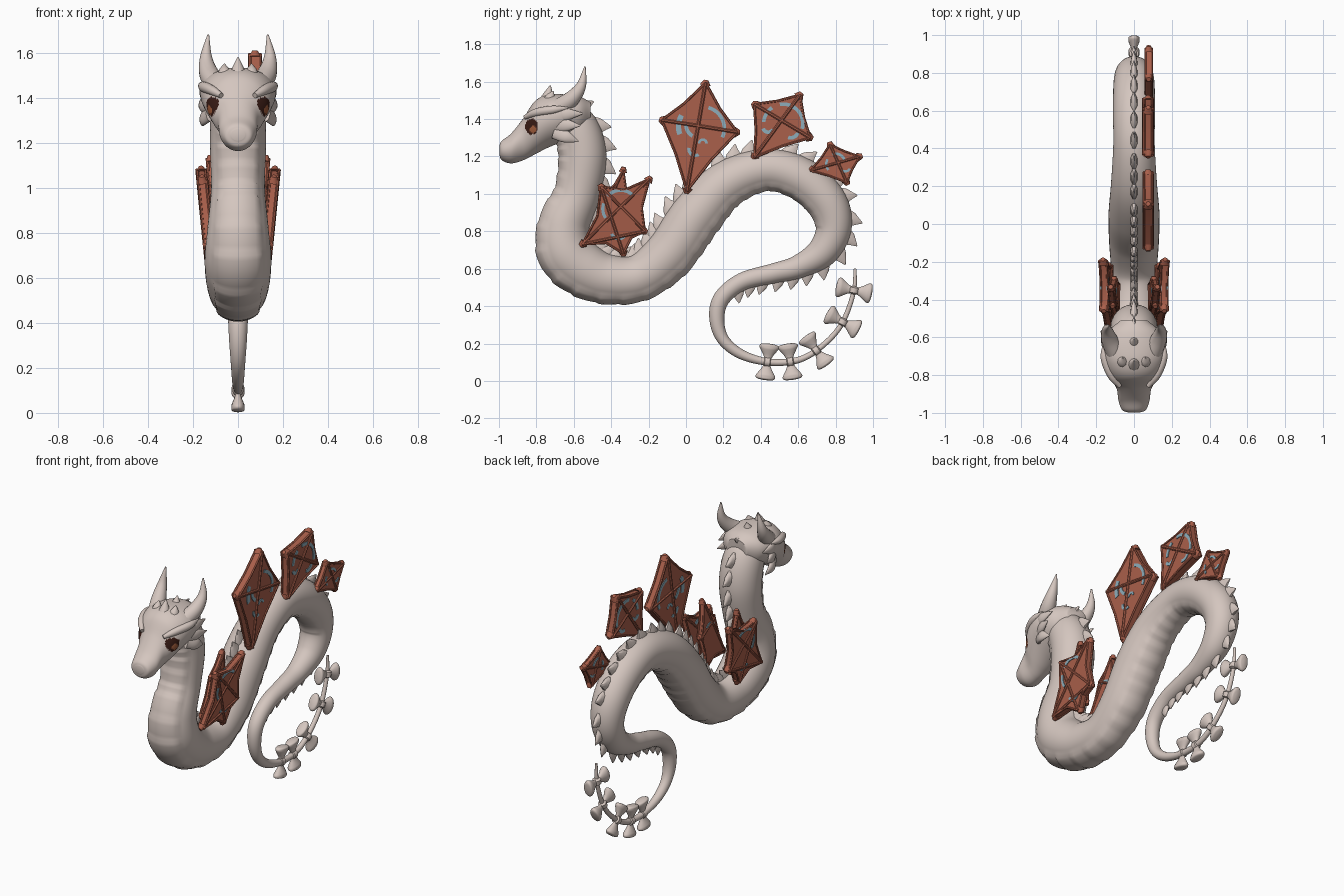
import bpy, bmesh, math
from mathutils import Vector as V

if "Cube" in bpy.data.objects:
    bpy.data.objects.remove(bpy.data.objects["Cube"])

COLOURS = [("pale_beige", (.66, .565, .52)), ("kite_rust", (.40, .115, .07)),
           ("faded_blue", (.27, .42, .50)), ("eye_dark_brown", (.04, .011, .007)),
           ("eye_amber", (.36, .11, .045))]
MATS = []
for nm, c in COLOURS:
    m = bpy.data.materials.new(nm)
    m.diffuse_color = (*c, 1)
    m.use_nodes = True
    m.node_tree.nodes["Principled BSDF"].inputs["Base Color"].default_value = m.diffuse_color
    MATS.append(m)
BEIGE, RUST, BLUE, DARK, AMBER = range(5)


def finish(name, bm, angle=40):
    bmesh.ops.recalc_face_normals(bm, faces=bm.faces[:])
    me = bpy.data.meshes.new(name)
    bm.to_mesh(me)
    bm.free()
    for m in MATS:
        me.materials.append(m)
    ob = bpy.data.objects.new(name, me)
    bpy.context.collection.objects.link(ob)
    bpy.ops.object.select_all(action='DESELECT')
    ob.select_set(True)
    bpy.context.view_layer.objects.active = ob
    bpy.ops.object.shade_smooth_by_angle(angle=math.radians(angle))


def loft(bm, rings, n=12, mat=0, shape=None):
    """Skin a list of (centre, u axis, v axis) rings and cap both ends."""
    rows = []
    for i, (c, u, v) in enumerate(rings):
        row = []
        for k in range(n):
            a = (k + .5) * math.tau / n
            s = shape(i, a) if shape else (1, 1)
            row.append(bm.verts.new(V(c) + V(u) * math.cos(a) * s[0] + V(v) * math.sin(a) * s[1]))
        rows.append(row)
    faces = [bm.faces.new(rows[0]), bm.faces.new(rows[-1])]
    for p, q in zip(rows, rows[1:]):
        for k in range(n):
            faces.append(bm.faces.new((p[k], p[(k + 1) % n], q[(k + 1) % n], q[k])))
    for f in faces:
        f.material_index = mat
    return faces


def spline(pts, steps):
    """Catmull-Rom through tuples of any length."""
    P = [V(p) for p in pts]
    P = [P[0] * 2 - P[1]] + P + [P[-1] * 2 - P[-2]]
    out = []
    for i in range(1, len(P) - 2):
        a, b, c, d = P[i - 1:i + 3]
        for s in range(steps):
            t = s / steps
            out.append(.5 * (2 * b + (c - a) * t + (2 * a - 5 * b + 4 * c - d) * t * t
                             + (3 * b - a - 3 * c + d) * t ** 3))
    return out + [P[-2]]


def rod(bm, a, b, r, r2=None, mat=0, n=8):
    a, b = V(a), V(b)
    d = (b - a).normalized()
    u = d.orthogonal().normalized()
    w = d.cross(u)
    r2 = r if r2 is None else r2
    loft(bm, [(a, u * r, w * r), (b, u * r2, w * r2)], n, mat)


def horn(bm, pts, steps=6, n=16, flat=1):
    """Tapering curved spike through (x, y, z, radius) points."""
    S = spline(pts, steps)
    rings = []
    for i, p in enumerate(S):
        d = (S[min(i + 1, len(S) - 1)].xyz - S[max(i - 1, 0)].xyz).normalized()
        v = d.cross(V((1, 0, 0))).normalized()
        r = max(p.w, .002)
        rings.append((p.xyz, v.cross(d) * r * flat, v * r))
    loft(bm, rings, n)


# serpent body: (y, z, radius) from nape to tail tip
PATH = [(-.68, 1.42, .10), (-.59, 1.35, .12), (-.55, 1.2, .125), (-.58, 1.0, .12),
        (-.65, .83, .135), (-.64, .69, .148), (-.55, .60, .143), (-.42, .547, .13),
        (-.25, .555, .122), (-.09, .68, .132), (.05, .88, .135), (.21, 1.05, .122),
        (.42, 1.13, .11), (.61, 1.085, .112), (.75, .96, .108), (.79, .82, .096),
        (.73, .69, .083), (.60, .61, .063), (.47, .575, .054), (.30, .53, .048),
        (.19, .44, .045), (.165, .33, .04), (.20, .22, .032), (.30, .14, .026),
        (.45, .10, .019), (.60, .112, .017), (.72, .18, .015), (.83, .30, .014),
        (.895, .47, .012), (.905, .60, .008)]
S = spline(PATH, 10)
frames, dist = [], 0
for i, p in enumerate(S):
    a, b = S[max(i - 1, 0)], S[min(i + 1, len(S) - 1)]
    t = V((0, b.x - a.x, b.y - a.y)).normalized()
    if i:
        dist += (p.xy - S[i - 1].xy).length
    frames.append((V((0, p.x, p.y)), t, V((0, -t.z, t.y)), p.z, dist))


def belly(i, a):
    """Overlapping belly plates on the underside, fading out along the trunk."""
    under = -math.sin(a)
    if under < .72 or i > 150:
        return 1, 1
    k = 1.035 + .06 * (1 - (frames[i][4] / .095) % 1) * min(1, (150 - i) / 40)
    return k, k


bm = bmesh.new()
loft(bm, [(p, V((r, 0, 0)), n * r) for p, t, n, r, d in frames], 40, BEIGE, belly)
finish("serpent_body", bm, 50)

# dorsal spines, leaning toward the tail
bm = bmesh.new()
nxt = .06
for i, (p, t, n, r, d) in enumerate(frames):
    if d >= nxt and i < 195:
        nxt += .078
        k = (.5 + .5 * r / .12)
        x = V((.022 * k, 0, 0))
        base = p + n * r * .88
        loft(bm, [(base, x, t * .055 * k), (base + n * .035 * k + t * .012, x * .75, t * .036 * k),
                  (base + n * .068 * k + t * .042 * k, x * .15, t * .004)], 8)
finish("dorsal_spines", bm, 45)

# head: (y, centre z, half width, half height)
HEAD = [(-.998, 1.235, .03, .025), (-.985, 1.232, .062, .052), (-.935, 1.243, .082, .08),
        (-.87, 1.292, .092, .112), (-.81, 1.352, .132, .142), (-.74, 1.388, .158, .142),
        (-.66, 1.405, .165, .128), (-.57, 1.41, .135, .11), (-.51, 1.42, .07, .07)]
bm = bmesh.new()
H = spline(HEAD, 12)
loft(bm, [(V((0, h[0], h[1])), V((h[2], 0, 0)), V((0, 0, h[3]))) for h in H], 96, BEIGE,
     lambda i, a: (1 + .13 * math.sin(a) * min(1, i / 40), 1))
for f in bm.faces:  # eyes coloured by an oval rule
    c = f.calc_center_median()
    if abs(c.x) > .04 and ((c.y + .825) / .034) ** 2 + ((c.z - 1.36) / .042) ** 2 < 1:
        amber = ((c.y + .818) / .018) ** 2 + ((c.z - 1.345) / .02) ** 2 < 1
        f.material_index = AMBER if amber else DARK
finish("head", bm, 50)

# horns, cheek frills and brow ridges
for sx, side in ((1, "right"), (-1, "left")):
    bm = bmesh.new()
    horn(bm, [(sx * .10, -.68, 1.46, .05), (sx * .13, -.61, 1.51, .043),
              (sx * .142, -.56, 1.58, .027), (sx * .132, -.54, 1.68, .004)])
    finish(side + "_horn", bm)
    bm = bmesh.new()
    for z0, y1, z1, x1, r in ((1.42, -.55, 1.43, .155, .04), (1.37, -.565, 1.365, .175, .04),
                              (1.33, -.575, 1.28, .155, .038)):
        horn(bm, [(sx * .125, -.70, z0, r), (sx * .155, -.64, (z0 + z1) / 2, r * .85),
                  (sx * x1, y1, z1, .003)], flat=.5)
    finish(side + "_cheek_frill", bm)
    bm = bmesh.new()
    horn(bm, [(sx * .075, -.86, 1.41, .012), (sx * .12, -.80, 1.435, .022),
              (sx * .155, -.71, 1.45, .022), (sx * .16, -.63, 1.46, .004)])
    finish(side + "_brow", bm)
bm = bmesh.new()
for x, y, z, r in ((0, -.725, 1.58, .042), (.06, -.71, 1.55, .035), (-.06, -.71, 1.55, .035),
                   (0, -.61, 1.56, .035)):
    horn(bm, [(x * .9, y - .03, 1.47, r), (x, y - .015, 1.515, r * .8), (x, y, z, .003)], n=10)
finish("head_crest", bm)


def kite(name, pts, spars, arcs, x0, lean=0, sx=1, dent=.06, th=.022, bar=.010):
    """Slab kite from (y, z) corners with spars, corner beads and blue arcs."""
    bm = bmesh.new()
    P = [V(p) for p in pts]
    mid = sum(P, V((0, 0))) / len(P)
    zc = mid.y

    def at(p, off=0):
        return V((sx * (x0 + lean * (p[1] - zc) + off), p[0], p[1]))
    outline = []
    for a, b in zip(P, P[1:] + P[:1]):
        outline += [a, ((a + b) / 2).lerp(mid, dent)]
    N = len(outline)
    front = [bm.verts.new(at(p, th)) for p in outline]
    back = [bm.verts.new(at(p, -th)) for p in outline]
    cf, cb = bm.verts.new(at(mid, th)), bm.verts.new(at(mid, -th))
    for k in range(N):
        j = (k + 1) % N
        for vs in ((cf, front[k], front[j]), (cb, back[j], back[k]),
                   (front[k], back[k], back[j], front[j])):
            bm.faces.new(vs).material_index = RUST
    for o in (th, -th):
        for a, b in spars:
            rod(bm, at(P[a], o), at(P[b], o), bar, mat=RUST)
        for k in range(N):  # hem
            rod(bm, at(outline[k], o), at(outline[(k + 1) % N], o), bar * .7, mat=RUST, n=6)
        for cy, cz, r, a0, a1, w in arcs:  # painted arcs
            rings = []
            for k in range(13):
                a = math.radians(a0 + (a1 - a0) * k / 12)
                d = V((math.cos(a), math.sin(a)))
                rings.append((at(V((cy, cz)) + d * r, o), at(d * w + V((0, zc))) - at((0, zc)),
                              V((.006, 0, 0))))
            loft(bm, rings, 4, BLUE)
    for p in P:  # corner beads
        d = (p - mid).normalized() * .014
        rod(bm, at(p - d, 0), at(p + d, 0), th + .008, .012, RUST, 10)
    finish(name, bm, 35)


# back kites, standing on the right of the spine
CROSS = ((0, 2), (1, 3))
kite("large_back_kite", [(.105, 1.595), (.275, 1.33), (.005, 1.015), (-.13, 1.395)], CROSS,
     [(.09, 1.35, .115, -25, 75, .014), (.08, 1.36, .12, 150, 200, .020),
      (.07, 1.37, .07, 175, 240, .014), (.05, 1.24, .035, 170, 300, .012),
      (.09, 1.27, .02, 0, 180, .010)], .075)
kite("middle_back_kite", [(.61, 1.53), (.665, 1.30), (.365, 1.195), (.365, 1.48)], CROSS,
     [(.52, 1.375, .105, -15, 100, .014), (.52, 1.375, .105, 125, 175, .014),
      (.44, 1.36, .03, 200, 330, .014), (.56, 1.34, .04, 250, 340, .014)], .075)
kite("small_back_kite", [(.77, 1.265), (.93, 1.20), (.86, 1.06), (.665, 1.125)], CROSS,
     [(.80, 1.165, .05, 20, 110, .010), (.80, 1.16, .05, 150, 220, .009),
      (.85, 1.15, .03, 220, 330, .009)], .078, th=.016, bar=.008)

# paired kite wings at the shoulders
for sx, side in ((1, "right"), (-1, "left")):
    kite(side + "_wing", [(-.555, .73), (-.455, 1.04), (-.195, 1.08), (-.22, .80), (-.335, .68)],
         ((0, 2), (1, 3), (0, 3), (1, 4)),
         [(-.35, .93, .09, 45, 140, .013), (-.36, .92, .085, 160, 215, .012),
          (-.36, .80, .04, 200, 320, .012)], .142, .10, sx, .2, .018, .009)
    kite(side + "_inner_wing", [(-.50, .77), (-.43, 1.0), (-.335, 1.13), (-.29, .92), (-.32, .74)],
         ((0, 2), (1, 3)), [(-.38, .93, .05, 40, 140, .010)], .105, .08, sx, .1, .014, .008)

# bows tied along the tail
LOBE = [(0, .016), (.03, .024), (.06, .043), (.08, .054), (.093, .044), (.098, .012)]
for j, target in enumerate(((.43, .10), (.565, .10), (.70, .165), (.835, .31), (.9, .485))):
    p, t, n, r, d = min(frames[230:], key=lambda f: (f[0].yz - V(target)).length)
    bm = bmesh.new()
    for s in (1, -1):
        loft(bm, [(p + n * s * e, V((min(w * .6, .03), 0, 0)), t * w) for e, w in spline(LOBE, 4)], 20)
    loft(bm, [(p + t * e, V((w, 0, 0)), n * w) for e, w in
              ((-.022, .012), (-.014, .025), (.014, .025), (.022, .012))], 14)
    finish("tail_bow_%d" % (j + 1), bm)
